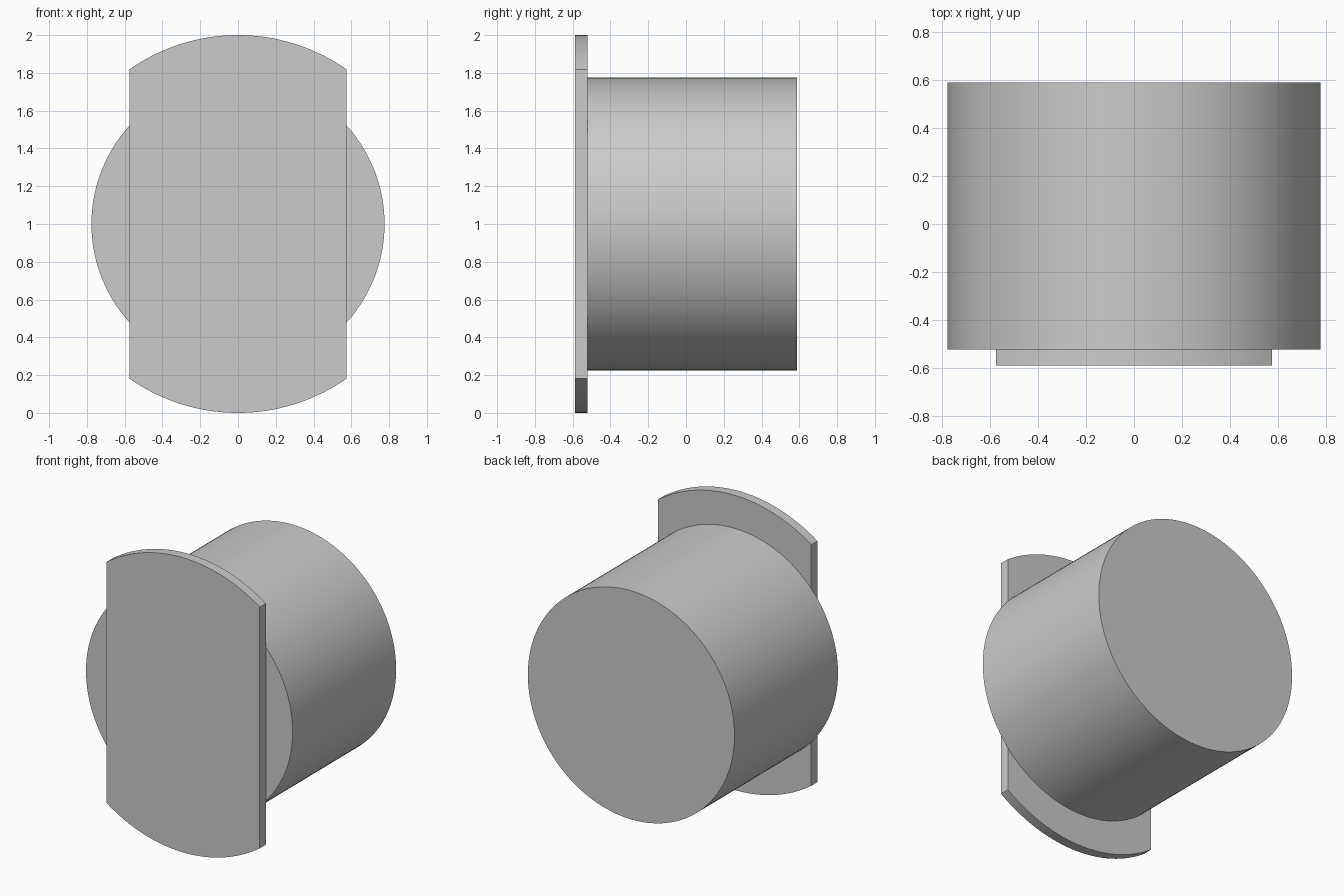
import bpy
import bmesh
from math import acos, asin, cos, pi, sin, radians

cube = bpy.data.objects.get("Cube")
if cube:
    bpy.data.objects.remove(cube, do_unlink=True)

CENTRE_Z = 1.0
FRONT, SHOULDER, BACK = -0.588, -0.522, 0.588
BARREL_RADIUS = 0.776
FLANGE_RADIUS, FLANGE_HALF_WIDTH = 1.0, 0.575

grey = bpy.data.materials.new("plain_grey")
grey.use_nodes = True
colour = (0.6, 0.6, 0.6, 1)
grey.diffuse_color = colour
grey.node_tree.nodes["Principled BSDF"].inputs["Base Color"].default_value = colour


def arc(radius, start, end, steps):
    """Points along an arc in the x-z plane."""
    angles = [start + (end - start) * i / steps for i in range(steps + 1)]
    return [(radius * cos(a), CENTRE_Z + radius * sin(a)) for a in angles]


def extrude_profile(name, outline, y0, y1):
    """Solid made by sweeping an x-z outline from y0 to y1."""
    bm = bmesh.new()
    face = bm.faces.new([bm.verts.new((x, y0, z)) for x, z in outline])
    swept = bmesh.ops.extrude_face_region(bm, geom=[face], use_keep_orig=True)
    verts = [v for v in swept["geom"] if isinstance(v, bmesh.types.BMVert)]
    bmesh.ops.translate(bm, verts=verts, vec=(0, y1 - y0, 0))
    bmesh.ops.recalc_face_normals(bm, faces=bm.faces)
    mesh = bpy.data.meshes.new(name)
    bm.to_mesh(mesh)
    bm.free()
    mesh.materials.append(grey)
    obj = bpy.data.objects.new(name, mesh)
    bpy.context.collection.objects.link(obj)
    bpy.ops.object.select_all(action="DESELECT")
    obj.select_set(True)
    bpy.context.view_layer.objects.active = obj
    bpy.ops.object.shade_smooth_by_angle(angle=radians(30))
    return obj


# Round barrel
extrude_profile("barrel", arc(BARREL_RADIUS, 0, 2 * pi, 128)[:-1], SHOULDER, BACK)

# Flange plate: a disc with its two sides cut straight
corner = acos(FLANGE_HALF_WIDTH / FLANGE_RADIUS)
top = arc(FLANGE_RADIUS, corner, pi - corner, 48)
bottom = arc(FLANGE_RADIUS, pi + corner, 2 * pi - corner, 48)
extrude_profile("flange_plate", top + bottom, FRONT, SHOULDER)
